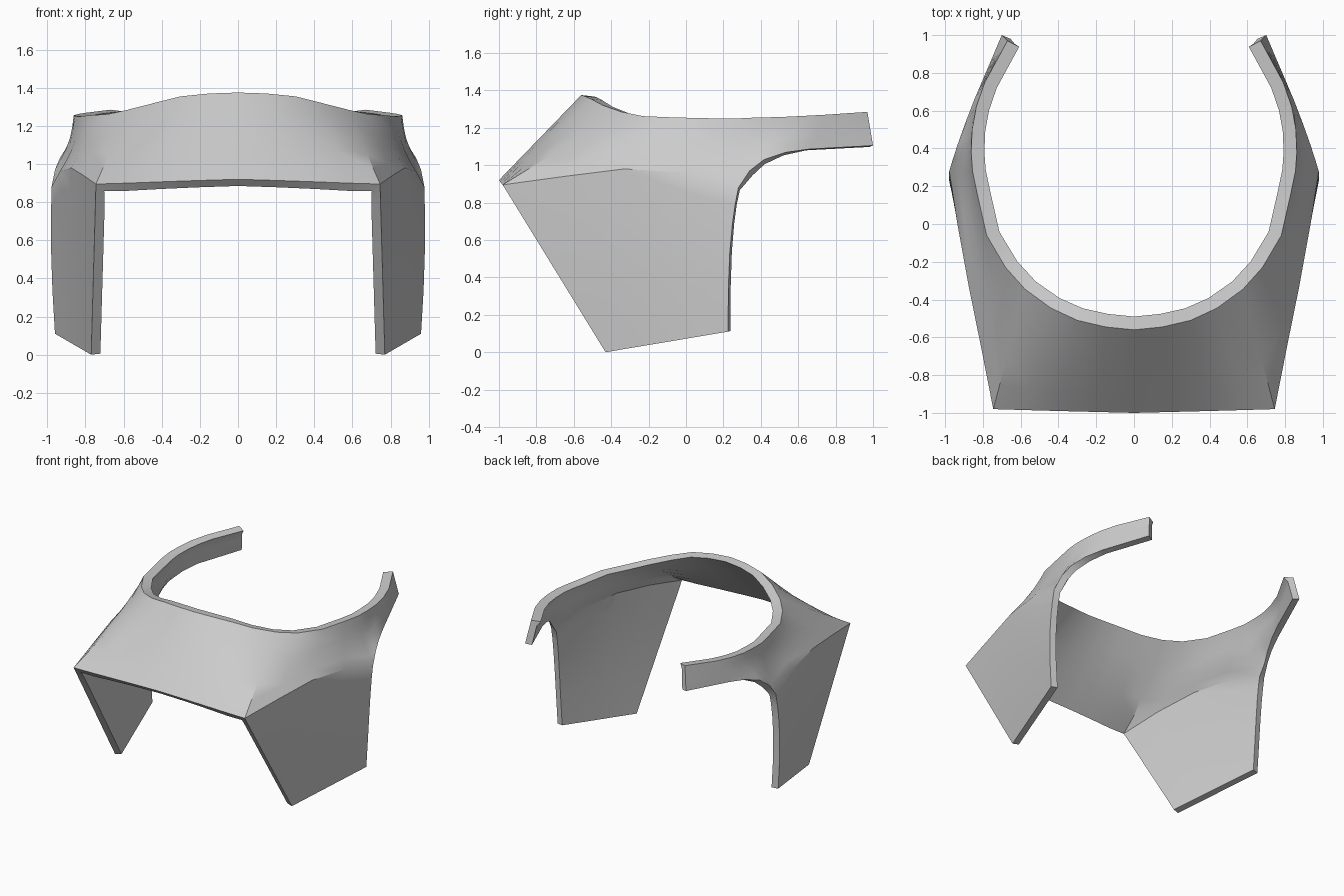
import bpy, bmesh, math
from mathutils import Vector

if "Cube" in bpy.data.objects:
    bpy.data.objects.remove(bpy.data.objects["Cube"], do_unlink=True)

grey = bpy.data.materials.new("plain_grey")
grey.use_nodes = True
colour = (0.6, 0.6, 0.6, 1)
grey.diffuse_color = colour
grey.node_tree.nodes["Principled BSDF"].inputs["Base Color"].default_value = colour

# Upper rim, from the centre of the brow round to the tip of the arm
rim = [(0, -.56, 1.375), (.15, -.545, 1.37), (.30, -.51, 1.355), (.44, -.445, 1.32),
       (.577, -.345, 1.285), (.68, -.23, 1.262), (.78, -.06, 1.255), (.83, .16, 1.25),
       (.855, .28, 1.25), (.862, .38, 1.255), (.857, .5, 1.257), (.835, .62, 1.263),
       (.79, .75, 1.27), (.67, .97, 1.285)]
# Lower line: front edge, corner, side crease, underside of the arm
low = [(0, -1, .92), (.2, -.995, .914), (.4, -.99, .907), (.58, -.985, .9),
       (.745, -.98, .895), (.81, -.65, .94), (.875, -.33, .98), (.935, 0, .96),
       (.978, .28, .88), (.96, .34, .97), (.935, .417, 1.03), (.895, .53, 1.068),
       (.845, .66, 1.086), (.70, 1, 1.105)]
rim = [Vector(p) for p in rim]
low = [Vector(p) for p in low]
corner, back = 4, 8            # columns that carry the side plate
foot_front, foot_back = Vector((.77, -.43, 0)), Vector((.96, .225, .11))


def grid(bm, columns, side):
    """Quads through columns of points, on one side."""
    rows = [[bm.verts.new((p.x * side, p.y, p.z)) for p in c] for c in columns]
    for a, b in zip(rows, rows[1:]):
        for i in range(len(a) - 1):
            quad = [a[i], a[i + 1], b[i + 1], b[i]]
            bm.faces.new(quad if side > 0 else quad[::-1])


# Brow and arms: columns from rim to lower line, hollowed a little at the sides
steps = 5
upper = []
for k, (a, b) in enumerate(zip(rim, low)):
    sag = .022 if 6 <= k <= 10 else 0
    upper.append([a.lerp(b, i / steps) - Vector((sag * math.sin(math.pi * i / steps), 0, 0))
                  for i in range(steps + 1)])

# Side plates: straight front edge, curved back edge
plate = []
for k in range(corner, back + 1):
    u = (k - corner) / (back - corner)
    foot = foot_front.lerp(foot_back, u)
    column = []
    for t in (0, .12, .25, .45, .7, 1):
        p = low[k].lerp(foot, t)
        p.y -= u ** 3 * .055 * (1 - t - (1 - t) ** 3)
        p.x += u * .01 * math.sin(math.pi * t)
        column.append(p)
    plate.append(column)

bm = bmesh.new()
for side in (1, -1):
    grid(bm, upper, side)
    grid(bm, plate, side)
bmesh.ops.remove_doubles(bm, verts=bm.verts, dist=.0005)
bm.normal_update()

# Thicken inwards, with a level ledge along the rim
outer = list(bm.verts)
faces = list(bm.faces)
edges = [e for e in bm.edges if e.is_boundary]
rim_keys = {(round(p.x, 3), round(p.y, 3)) for p in rim}
inner = {}
for v in outer:
    n = v.normal
    if (round(abs(v.co.x), 3), round(v.co.y, 3)) in rim_keys:
        flat = Vector((n.x, n.y, 0)).normalized()
        target = v.co - flat * .07 - Vector((0, 0, .008))
    else:
        target = v.co - n * .05 * min(v.calc_shell_factor(), 1.4)
    inner[v] = target
inner = {v: bm.verts.new(co) for v, co in inner.items()}
for f in faces:
    bm.faces.new([inner[v] for v in reversed(f.verts)])
for e in edges:
    a, b = e.verts
    bm.faces.new([a, b, inner[b], inner[a]])
bmesh.ops.recalc_face_normals(bm, faces=bm.faces)

mesh = bpy.data.meshes.new("face_guard")
bm.to_mesh(mesh)
bm.free()
mesh.materials.append(grey)
guard = bpy.data.objects.new("face_guard", mesh)
bpy.context.collection.objects.link(guard)
bpy.context.view_layer.objects.active = guard
guard.select_set(True)
bpy.ops.object.shade_smooth_by_angle(angle=math.radians(30))
